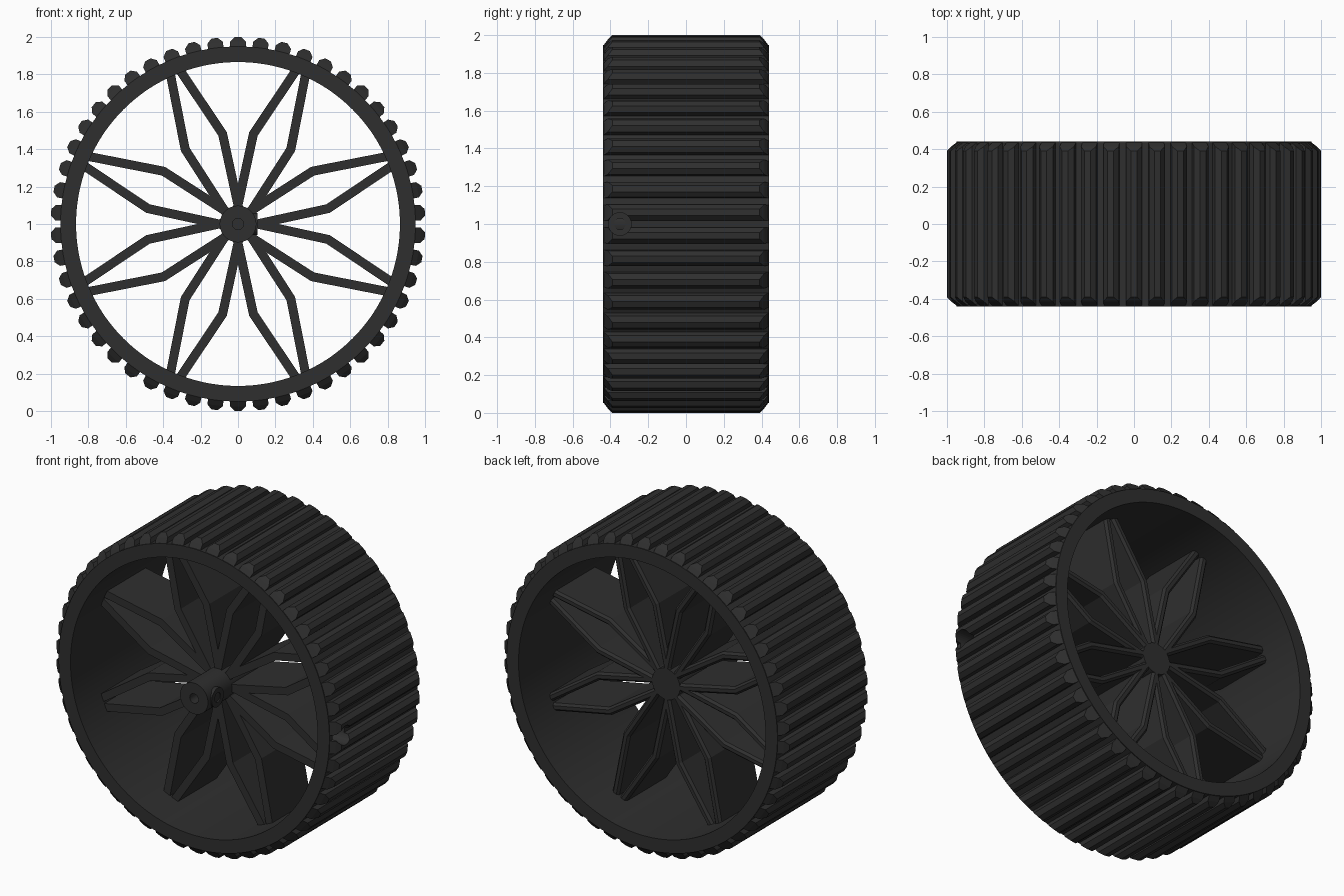
import bpy, bmesh, math
from mathutils import Matrix, Vector

if "Cube" in bpy.data.objects:
    bpy.data.objects.remove(bpy.data.objects["Cube"])

HALF = 0.44            # half width of the wheel
CENTRE = Vector((0, 0, 1))

black = bpy.data.materials.new("black plastic")
black.diffuse_color = (0.028, 0.028, 0.028, 1)
black.use_nodes = True
black.node_tree.nodes["Principled BSDF"].inputs["Base Color"].default_value = black.diffuse_color


def make(name, bm, smooth=False):
    bmesh.ops.recalc_face_normals(bm, faces=bm.faces)
    me = bpy.data.meshes.new(name)
    bm.to_mesh(me)
    bm.free()
    me.materials.append(black)
    ob = bpy.data.objects.new(name, me)
    ob.location = CENTRE
    bpy.context.collection.objects.link(ob)
    if smooth:
        bpy.ops.object.select_all(action='DESELECT')
        ob.select_set(True)
        bpy.context.view_layer.objects.active = ob
        bpy.ops.object.shade_smooth_by_angle(angle=math.radians(30))
    return ob


def lathe(profile, steps):
    """Spin a closed (radius, y) profile round the y axis."""
    bm = bmesh.new()
    rings = []
    for i in range(steps):
        a = 2 * math.pi * i / steps
        rings.append([bm.verts.new((r * math.cos(a), y, r * math.sin(a))) for r, y in profile])
    n = len(profile)
    for i in range(steps):
        p, q = rings[i], rings[(i + 1) % steps]
        for j in range(n):
            k = (j + 1) % n
            bm.faces.new((p[j], p[k], q[k], q[j]))
    bmesh.ops.remove_doubles(bm, verts=bm.verts, dist=1e-5)
    bmesh.ops.dissolve_degenerate(bm, edges=bm.edges, dist=1e-6)
    return bm


def prism(bm, front, back):
    """Solid between two matching outlines."""
    a = [bm.verts.new(p) for p in front]
    b = [bm.verts.new(p) for p in back]
    bm.faces.new(a)
    bm.faces.new(b[::-1])
    for i in range(len(a)):
        j = (i + 1) % len(a)
        bm.faces.new((a[i], b[i], b[j], a[j]))


def cut(target, cutter):
    mod = target.modifiers.new("cut", 'BOOLEAN')
    mod.operation, mod.solver, mod.object = 'DIFFERENCE', 'EXACT', cutter
    bpy.context.view_layer.objects.active = target
    bpy.ops.object.modifier_apply(modifier=mod.name)


# rim band
rim = make("rim", lathe([(0.865, -HALF), (0.948, -HALF), (0.948, HALF), (0.865, HALF)], 144), True)

# tread lugs: octagonal bars with chamfered ends
bm = bmesh.new()
octagon = [(0.045 * math.cos(math.radians(22.5 + 45 * i)),
            0.9584 + 0.045 * math.sin(math.radians(22.5 + 45 * i))) for i in range(8)]
for k in range(50):
    rot = Matrix.Rotation(2 * math.pi * k / 50, 3, 'Y')
    ends = []
    for s in (-1, 1):
        ends.append([rot @ Vector((x, s * (HALF - max(0, r - 0.95)), r)) for x, r in octagon])
    prism(bm, *ends)
# chamfered ends are not quite flat where they meet the rim face
bmesh.ops.connect_verts_nonplanar(bm, angle_limit=0.02, faces=bm.faces)
lugs = make("tread_lugs", bm)

# access hole through the rim on the right side
bm = bmesh.new()
bmesh.ops.create_cone(bm, cap_ends=True, segments=32, radius1=0.06, radius2=0.06, depth=0.5,
                      matrix=Matrix.Translation((0.95, -0.35, 0)) @ Matrix.Rotation(math.pi / 2, 4, 'Y'))
hole = make("hole_cutter", bm)
bpy.context.view_layer.update()
cut(rim, hole)
cut(lugs, hole)
bpy.data.objects.remove(hole)

# hub with a blind bore in the front
make("hub", lathe([(0, -0.2), (0.03, -0.2), (0.03, -HALF), (0.098, -HALF), (0.098, 0.2), (0, 0.2)], 48), True)

# set screw boss on the side of the hub
bm = lathe([(0, 0.085), (0.03, 0.085), (0.03, 0.103), (0.06, 0.103), (0.06, 0.04), (0, 0.04)], 32)
bmesh.ops.transform(bm, verts=bm.verts,
                    matrix=Matrix.Translation((0, -0.35, 0)) @ Matrix.Rotation(-math.pi / 2, 4, 'Z'))
make("screw_boss", bm, True)


# spokes: eight petals, each made of two bent arms
def arm_outline(half):
    """Outline of one bent arm in (along, across), mitred at the bend."""
    path = [Vector(p) for p in ((0.05, 0.031), (0.476, 0.108), (0.875, 0.028))]
    d = [(path[i + 1] - path[i]).normalized() for i in range(2)]
    n = [Vector((-v.y, v.x)) for v in d]
    mid = (n[0] + n[1]).normalized()
    offs = [n[0], mid / mid.dot(n[0]), n[1]]
    return ([p + o * half for p, o in zip(path, offs)] +
            [p - o * half for p, o in zip(path, offs)][::-1])


bm = bmesh.new()
layers = [(-0.2, 0.024), (0.185, 0.024), (0.2, 0.011)]   # chamfered at the back
for k in range(8):
    a = math.radians(22.5 + 45 * k)
    u, v = Vector((math.cos(a), 0, math.sin(a))), Vector((-math.sin(a), 0, math.cos(a)))
    for side in (-1, 1):
        rings = [[bm.verts.new(u * p.x + v * p.y * side + Vector((0, y, 0)))
                  for p in arm_outline(w)] for y, w in layers]
        for lo, hi in zip(rings, rings[1:]):
            for i in range(6):
                j = (i + 1) % 6
                bm.faces.new((lo[i], lo[j], hi[j], hi[i]))
        for r in (rings[0], rings[-1]):
            bm.faces.new((r[0], r[1], r[4], r[5]))
            bm.faces.new((r[1], r[2], r[3], r[4]))
make("spokes", bm)
